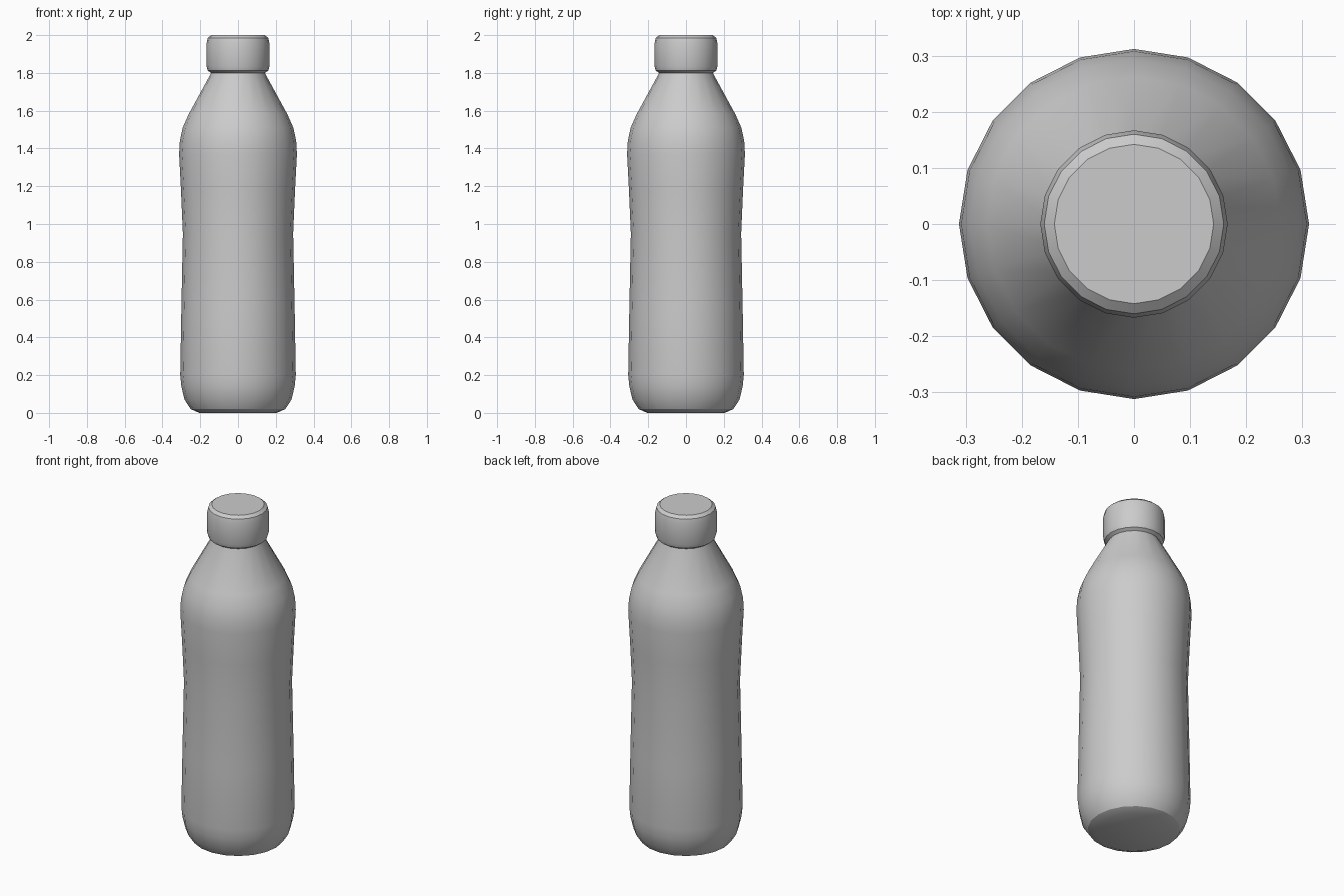
import bpy, bmesh, math

cube = bpy.data.objects.get("Cube")
if cube:
    bpy.data.objects.remove(cube, do_unlink=True)

SIDES = 20

grey = bpy.data.materials.new("light grey plastic")
grey.use_nodes = True
color = (0.6, 0.6, 0.6, 1)
grey.diffuse_color = color
grey.node_tree.nodes["Principled BSDF"].inputs["Base Color"].default_value = color


def lathe(name, profile):
    """Turn a (radius, height) profile into a closed solid with flat ends."""
    bm = bmesh.new()
    rings = []
    for r, z in profile:
        ring = []
        for i in range(SIDES):
            a = 2 * math.pi * i / SIDES
            ring.append(bm.verts.new((r * math.cos(a), r * math.sin(a), z)))
        rings.append(ring)
    for low, high in zip(rings, rings[1:]):
        for i in range(SIDES):
            j = (i + 1) % SIDES
            bm.faces.new((low[i], low[j], high[j], high[i]))
    bm.faces.new(rings[0][::-1])
    bm.faces.new(rings[-1])
    mesh = bpy.data.meshes.new(name)
    bm.to_mesh(mesh)
    bm.free()
    mesh.materials.append(grey)
    obj = bpy.data.objects.new(name, mesh)
    bpy.context.collection.objects.link(obj)
    bpy.ops.object.select_all(action="DESELECT")
    obj.select_set(True)
    bpy.context.view_layer.objects.active = obj
    bpy.ops.object.shade_smooth_by_angle(angle=math.radians(32))
    return obj


# Body: rounded base, slight waist, sloping shoulder and narrow neck
lathe("bottle_body", [
    (0.205, 0), (0.25, 0.02), (0.283, 0.07), (0.3, 0.14), (0.306, 0.2),
    (0.3, 0.55), (0.292, 0.95), (0.302, 1.18), (0.312, 1.37),
    (0.308, 1.44), (0.293, 1.51), (0.262, 1.58), (0.142, 1.8), (0.136, 1.83),
])

# Screw cap with softened rims
lathe("bottle_cap", [
    (0.142, 1.8), (0.16, 1.812), (0.167, 1.835), (0.167, 1.955),
    (0.16, 1.985), (0.142, 2.0),
])
